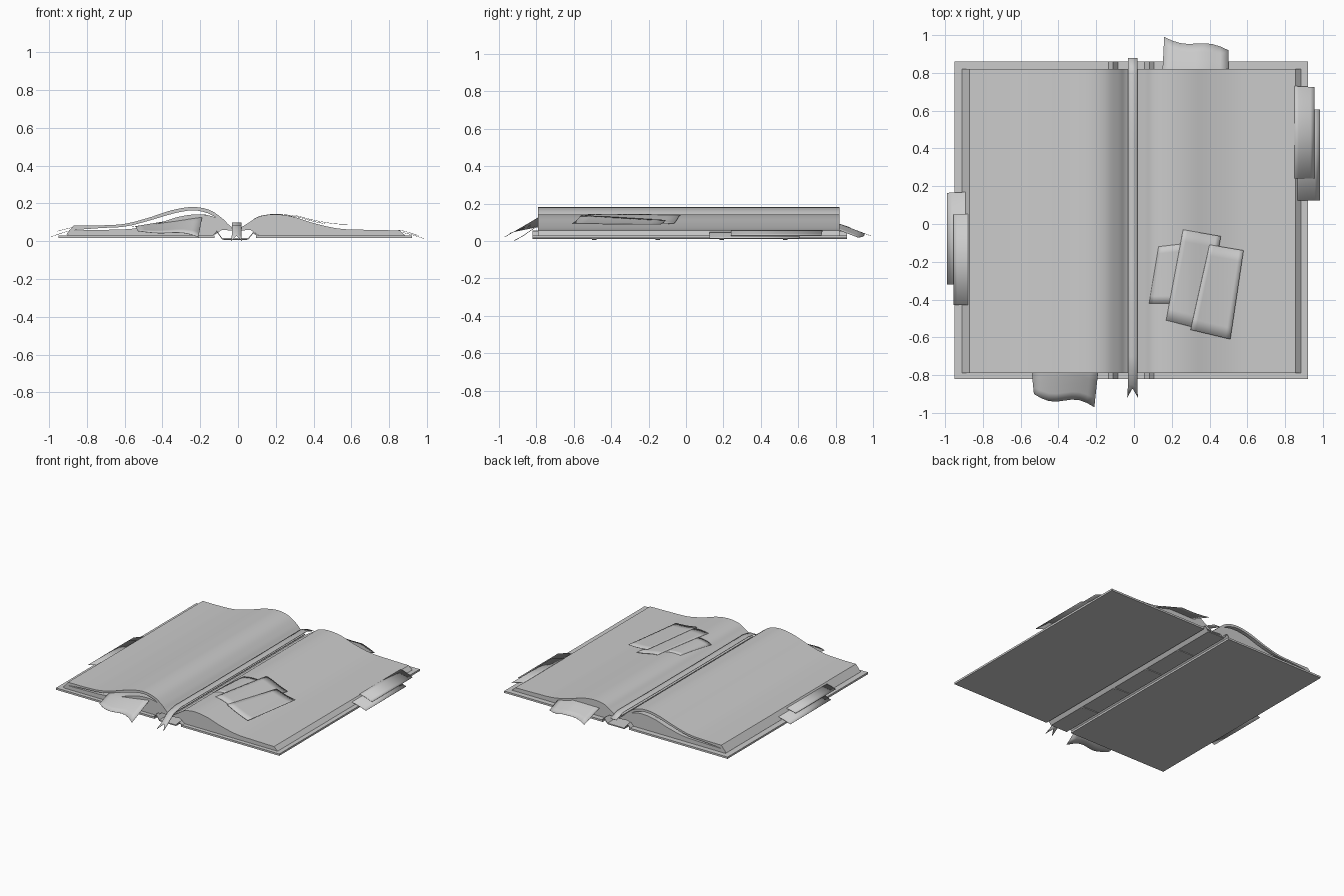
import bpy, bmesh, math
from mathutils import Vector

if "Cube" in bpy.data.objects:
    bpy.data.objects.remove(bpy.data.objects["Cube"])

Y0, Y1 = -0.79, 0.82          # page block ends
C0, C1 = -0.82, 0.86          # cover ends


def finish(name, bm, angle=30):
    bmesh.ops.recalc_face_normals(bm, faces=bm.faces)
    me = bpy.data.meshes.new(name)
    bm.to_mesh(me)
    bm.free()
    ob = bpy.data.objects.new(name, me)
    bpy.context.collection.objects.link(ob)
    bpy.ops.object.select_all(action='DESELECT')
    ob.select_set(True)
    bpy.context.view_layer.objects.active = ob
    bpy.ops.object.shade_smooth_by_angle(angle=math.radians(angle))
    return ob


def spline(pts, n=5):
    """Catmull-Rom curve through 2D points."""
    p = [Vector(q) for q in pts]
    p = [2 * p[0] - p[1]] + p + [2 * p[-1] - p[-2]]
    out = []
    for a, b, c, d in zip(p, p[1:], p[2:], p[3:]):
        for i in range(n):
            t = i / n
            out.append(0.5 * (2 * b + (c - a) * t + (2 * a - 5 * b + 4 * c - d) * t * t
                              + (3 * b - a - 3 * c + d) * t ** 3))
    return out + [p[-2]]


def extrude(name, outline, y0, y1):
    """Closed xz outline extruded along y."""
    bm = bmesh.new()
    a = [bm.verts.new((q[0], y0, q[1])) for q in outline]
    b = [bm.verts.new((q[0], y1, q[1])) for q in outline]
    n = len(a)
    for i in range(n):
        j = (i + 1) % n
        bm.faces.new((a[i], a[j], b[j], b[i]))
    bm.faces.new(a)
    bm.faces.new(b[::-1])
    return finish(name, bm)


def height(curve, x):
    for a, b in zip(curve, curve[1:]):
        if a[0] <= x <= b[0]:
            return a[1] + (b[1] - a[1]) * (x - a[0]) / max(b[0] - a[0], 1e-6)
    return curve[0][1] if x < curve[0][0] else curve[-1][1]


def sheet(name, c, zfun, nu=8, nv=8, wave=0.0):
    """Thin paper: four xy corners (in order), height from zfun, wavy last edge."""
    c = [Vector(q) for q in c]
    bm = bmesh.new()
    rows = []
    for j in range(nv + 1):
        v = j / nv
        row = []
        for i in range(nu + 1):
            u = i / nu
            p = c[0].lerp(c[1], u).lerp(c[3].lerp(c[2], u), v)
            p.y += wave * v * math.sin(u * math.pi * 2)
            row.append(bm.verts.new((p.x, p.y, zfun(p.x, p.y))))
        rows.append(row)
    for r, s in zip(rows, rows[1:]):
        for i in range(nu):
            bm.faces.new((r[i], r[i + 1], s[i + 1], s[i]))
    ob = finish(name, bm)
    m = ob.modifiers.new("thickness", 'SOLIDIFY')
    m.thickness = 0.002
    return ob


# Cover boards
for name, x0, x1 in (("left_cover", -0.95, -0.125), ("right_cover", 0.095, 0.92)):
    extrude(name, [(x0, 0.016), (x1, 0.016), (x1, 0.03), (x0, 0.03)], C0, C1)

# Spine strip with raised hinge folds, and its bands
hinge = [(-0.135, 0.03), (-0.112, 0.056), (-0.085, 0.018), (0.055, 0.018),
         (0.082, 0.05), (0.105, 0.03)]
extrude("spine", hinge + [(x, z - 0.008) for x, z in reversed(hinge)], C0, C1)
for i in range(4):
    y = -0.49 + 0.34 * i
    extrude(f"spine_band_{i + 1}",
            [(-0.085, 0.011), (-0.07, 0.005), (0.04, 0.005), (0.055, 0.011)],
            y - 0.012, y + 0.012)

# Page blocks, mirrored left and right
top = spline([(0.005, 0.06), (0.03, 0.075), (0.07, 0.1), (0.12, 0.13), (0.2, 0.142),
              (0.3, 0.13), (0.42, 0.093), (0.55, 0.066), (0.7, 0.06), (0.865, 0.057)])
under = [(0.895, 0.03), (0.12, 0.03), (0.075, 0.06), (0.005, 0.055)]
for name, s in (("right_pages", 1), ("left_pages", -1)):
    extrude(name, [(s * p[0] - 0.01, p[1]) for p in list(top) + under], Y0, Y1)

# Lifted group of pages arching over the left block
arch = spline([(-0.87, 0.083), (-0.72, 0.084), (-0.6, 0.092), (-0.48, 0.122),
               (-0.35, 0.164), (-0.24, 0.181), (-0.15, 0.165), (-0.085, 0.122),
               (-0.05, 0.088), (-0.025, 0.07)])
low = [(-0.035, 0.062), (-0.065, 0.08), (-0.1, 0.113), (-0.16, 0.148), (-0.24, 0.163),
       (-0.34, 0.147), (-0.48, 0.106), (-0.6, 0.077), (-0.72, 0.07), (-0.86, 0.06)]
extrude("lifted_pages", list(arch) + list(spline(low, 3)) + [(-0.9, 0.035), (-0.91, 0.035)],
        Y0, Y1)

# Ribbon bookmark with forked tail
bm = bmesh.new()
path = [(0.88, 0.072), (0.8, 0.1), (0.4, 0.098), (-0.3, 0.098), (-0.7, 0.1),
        (-0.79, 0.085), (-0.85, 0.045), (-0.87, 0.03)]
rows = [[bm.verts.new((x, y, z)) for x in (-0.033, -0.008, 0.018)] for y, z in path]
for r, s in zip(rows, rows[1:]):
    for i in (0, 1):
        bm.faces.new((r[i], r[i + 1], s[i + 1], s[i]))
for i, x in ((0, -0.036), (1, 0.021)):
    tip = bm.verts.new((x, -0.92, 0.003))
    bm.faces.new((rows[-1][i], rows[-1][i + 1], tip))
ribbon = finish("ribbon", bm)
ribbon.modifiers.new("thickness", 'SOLIDIFY').thickness = 0.003

# Loose sheets drooping out of the front and back
sheet("front_loose_sheet", [(-0.17, -0.6), (-0.56, -0.6), (-0.53, -0.9), (-0.21, -0.97)],
      lambda x, y: 0.08 + 0.06 * (x + 0.54) / 0.36
      - max(0, -0.77 - y) * (0.2 + 1.1 * (x + 0.54)), wave=0.02)
sheet("back_loose_sheet", [(0.14, 0.6), (0.5, 0.6), (0.5, 0.92), (0.16, 0.99)],
      lambda x, y: min(0.1, height(top, x) - 0.008)
      - max(0, y - 0.8) * 0.38, wave=-0.015)

# Slips poking out of the fore edges
for name, x0, x1, y0, y1, z0, z1 in (
        ("left_slip_1", -0.86, -0.99, -0.32, 0.17, 0.062, 0.024),
        ("left_slip_2", -0.86, -0.955, -0.43, 0.055, 0.075, 0.054),
        ("right_slip_1", 0.85, 0.985, 0.125, 0.61, 0.05, 0.015),
        ("right_slip_2", 0.85, 0.955, 0.24, 0.73, 0.06, 0.03)):
    sheet(name, [(x0, y0), (x0, y1), (x1, y1 - 0.005), (x1, y0)],
          lambda x, y: z0 + (z1 - z0) * ((x - x0) / (x1 - x0)) ** 1.3, nu=2, nv=5)

# Notes lying on the right page
def on_page(lift, curl):
    return lambda x, y: height(top, x + 0.01) + lift + curl * max(0, x - 0.22)

sheet("note_1", [(0.13, -0.12), (0.3, -0.1), (0.26, -0.42), (0.08, -0.42)], on_page(0.001, 0))
sheet("note_2", [(0.26, -0.03), (0.46, -0.065), (0.37, -0.56), (0.17, -0.51)],
      on_page(0.003, 0.04))
sheet("note_3", [(0.4, -0.11), (0.58, -0.14), (0.51, -0.61), (0.3, -0.56)],
      on_page(0.006, 0.06))
